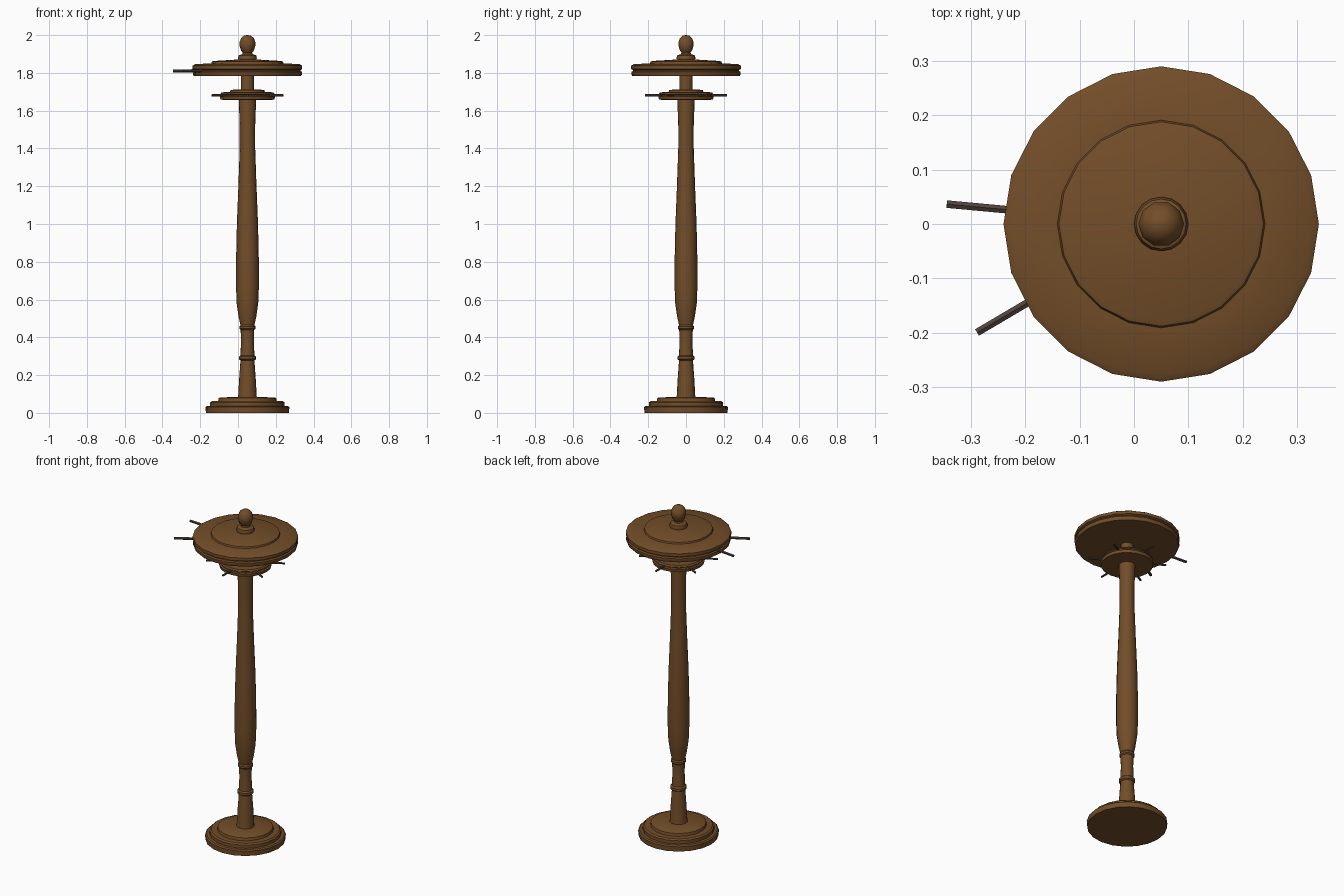
import bpy, bmesh, math
from mathutils import Vector, Matrix

if "Cube" in bpy.data.objects:
    bpy.data.objects.remove(bpy.data.objects["Cube"])

AX = 0.05  # the turned post stands slightly right of the origin


def material(name, rgb):
    m = bpy.data.materials.new(name)
    m.diffuse_color = (*rgb, 1)
    m.use_nodes = True
    m.node_tree.nodes["Principled BSDF"].inputs["Base Color"].default_value = m.diffuse_color
    return m


WOOD = material("wood", (0.17, 0.075, 0.022))
IRON = material("dark_peg", (0.08, 0.055, 0.045))


def finish(name, bm, mat, angle=35):
    bmesh.ops.recalc_face_normals(bm, faces=bm.faces)
    me = bpy.data.meshes.new(name)
    bm.to_mesh(me)
    bm.free()
    me.materials.append(mat)
    ob = bpy.data.objects.new(name, me)
    bpy.context.collection.objects.link(ob)
    bpy.ops.object.select_all(action='DESELECT')
    ob.select_set(True)
    bpy.context.view_layer.objects.active = ob
    bpy.ops.object.shade_smooth_by_angle(angle=math.radians(angle))
    return ob


def lathe(name, profile, sides, mat=WOOD):
    """Turn (radius, z) points around the post axis and cap both ends."""
    bm = bmesh.new()
    rings = []
    for r, z in profile:
        rings.append([bm.verts.new((AX + r * math.cos(i * math.tau / sides),
                                    r * math.sin(i * math.tau / sides), z))
                      for i in range(sides)])
    for a, b in zip(rings, rings[1:]):
        for i in range(sides):
            j = (i + 1) % sides
            bm.faces.new((a[i], a[j], b[j], b[i]))
    bm.faces.new(rings[0][::-1])
    bm.faces.new(rings[-1])
    return finish(name, bm, mat)


def peg(name, angle, r0, r1, z0, z1, rad):
    """Thin six-sided peg pointing outwards from the axis."""
    d = Vector((math.cos(math.radians(angle)), math.sin(math.radians(angle)), 0))
    a = Vector((AX, 0, z0)) + d * r0
    b = Vector((AX, 0, z1)) + d * r1
    rot = (b - a).to_track_quat('Z', 'Y').to_matrix().to_4x4()
    bm = bmesh.new()
    bmesh.ops.create_cone(bm, cap_ends=True, segments=6, radius1=rad, radius2=rad,
                          depth=(b - a).length,
                          matrix=Matrix.Translation((a + b) / 2) @ rot)
    finish(name, bm, IRON)


# Stepped round base
lathe("base", [(0.22, 0), (0.222, 0.03), (0.215, 0.036), (0.197, 0.036),
               (0.197, 0.055), (0.188, 0.062), (0.155, 0.062),
               (0.152, 0.078), (0.145, 0.082), (0.05, 0.084)], 20)

# Turned post with two rings
lathe("post", [(0.05, 0.075), (0.044, 0.18), (0.037, 0.278), (0.045, 0.284),
               (0.045, 0.298), (0.037, 0.305), (0.034, 0.38), (0.036, 0.44),
               (0.042, 0.446), (0.042, 0.458), (0.037, 0.465), (0.047, 0.51),
               (0.057, 0.58), (0.061, 0.68), (0.06, 0.82), (0.056, 1.0),
               (0.048, 1.2), (0.041, 1.4), (0.041, 1.52), (0.046, 1.66)], 16)

# Small collar disc below the wheel
lathe("collar", [(0.04, 1.656), (0.143, 1.658), (0.146, 1.675), (0.138, 1.679),
                 (0.138, 1.684), (0.143, 1.688), (0.138, 1.697), (0.092, 1.699),
                 (0.09, 1.71), (0.03, 1.713)], 20)
for k in range(6):
    peg(f"collar_peg_{k + 1}", 30 + 60 * k, 0.12, 0.218, 1.681, 1.681, 0.006)

# Neck between collar and wheel
lathe("neck", [(0.035, 1.7), (0.035, 1.79)], 16)

# Large wheel disc with rim groove and raised centre
lathe("wheel", [(0.03, 1.784), (0.284, 1.784), (0.288, 1.79), (0.288, 1.806),
                (0.28, 1.811), (0.28, 1.815), (0.29, 1.82), (0.29, 1.838),
                (0.277, 1.846), (0.191, 1.851), (0.188, 1.86), (0.18, 1.863),
                (0.03, 1.872)], 20)
peg("wheel_peg_1", 174.7, 0.24, 0.396, 1.812, 1.81, 0.008)
peg("wheel_peg_2", 210.5, 0.24, 0.393, 1.812, 1.81, 0.008)

# Finial: collar ring and egg-shaped knob
lathe("finial_ring", [(0.035, 1.862), (0.048, 1.868), (0.05, 1.88), (0.046, 1.893),
                      (0.026, 1.9), (0.024, 1.915)], 16)
lathe("finial_knob", [(0.02, 1.903), (0.034, 1.918), (0.042, 1.945), (0.042, 1.962),
                      (0.034, 1.984), (0.018, 1.997), (0.003, 2.0)], 10)
